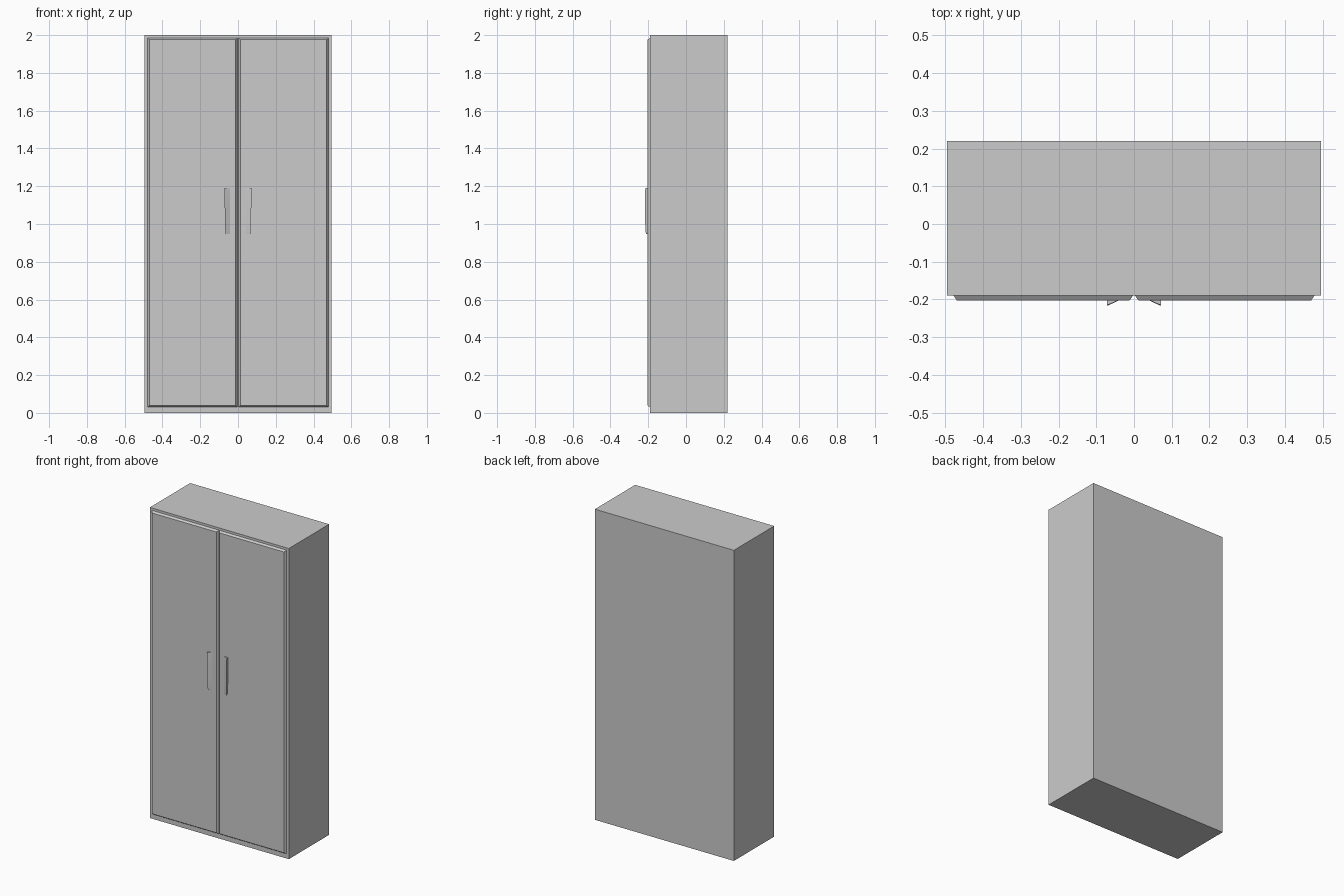
import bpy, bmesh

cube = bpy.data.objects.get("Cube")
if cube:
    bpy.data.objects.remove(cube)

grey = bpy.data.materials.new("cabinet_grey")
grey.use_nodes = True
colour = (0.6, 0.6, 0.6, 1)
grey.diffuse_color = colour
grey.node_tree.nodes["Principled BSDF"].inputs["Base Color"].default_value = colour


def loft(name, rings):
    """Join equal-length rings of points into a closed solid."""
    bm = bmesh.new()
    loops = [[bm.verts.new(p) for p in ring] for ring in rings]
    n = len(loops[0])
    for a, b in zip(loops, loops[1:]):
        for i in range(n):
            j = (i + 1) % n
            bm.faces.new((a[i], a[j], b[j], b[i]))
    bm.faces.new(loops[0])
    bm.faces.new(loops[-1])
    bmesh.ops.recalc_face_normals(bm, faces=bm.faces)
    mesh = bpy.data.meshes.new(name)
    bm.to_mesh(mesh)
    bm.free()
    mesh.materials.append(grey)
    obj = bpy.data.objects.new(name, mesh)
    bpy.context.collection.objects.link(obj)
    return obj


def rect(x0, x1, z0, z1, y):
    return [(x0, y, z0), (x1, y, z0), (x1, y, z1), (x0, y, z1)]


# Cabinet body
BACK, FRONT, DOOR = 0.22, -0.19, -0.203
loft("cabinet_body", [rect(-0.495, 0.495, 0, 2, y) for y in (BACK, FRONT)])

for side, label in ((1, "left"), (-1, "right")):
    # Door with bevelled rim
    x0, x1 = sorted((side * 0.003, side * 0.478))
    c = 0.009
    loft(label + "_door", [rect(x0, x1, 0.03, 1.985, FRONT),
                           rect(x0 + c, x1 - c, 0.03 + c, 1.985 - c, DOOR)])

    # Wedge handle, deepest at its outer edge, curling in towards the foot
    rings = []
    for z, wide, deep in ((1.19, 1, 0.9), (1.18, 1, 1), (1.1, 0.98, 1),
                          (1.02, 0.94, 1), (0.965, 0.88, 0.95), (0.947, 0.8, 0.6)):
        outer = side * (0.04 + 0.031 * wide)
        rings.append([(side * 0.04, DOOR + 0.001, z), (outer, DOOR + 0.001, z),
                      (outer, DOOR - 0.013 * deep, z)])
    handle = loft(label + "_handle", rings)
    bpy.ops.object.select_all(action="DESELECT")
    handle.select_set(True)
    bpy.context.view_layer.objects.active = handle
    bpy.ops.object.shade_smooth_by_angle(angle=0.7)
